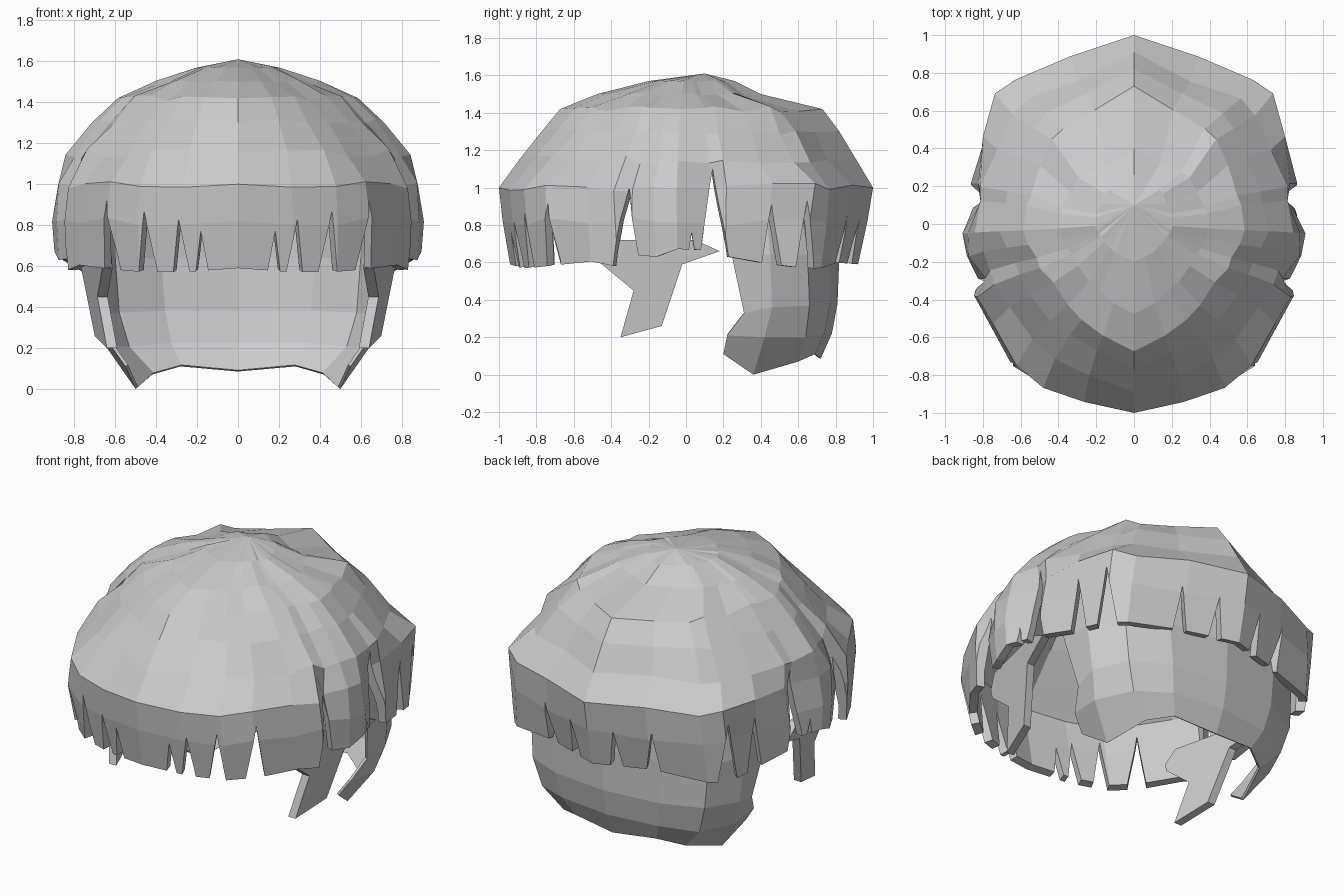
import bpy, bmesh, math, random
from mathutils import Vector

random.seed(4)
if "Cube" in bpy.data.objects:
    bpy.data.objects.remove(bpy.data.objects["Cube"], do_unlink=True)

GREY = (0.6, 0.6, 0.6, 1)
grey = bpy.data.materials.new("plain grey")
grey.use_nodes = True
grey.diffuse_color = GREY
grey.node_tree.nodes["Principled BSDF"].inputs["Base Color"].default_value = GREY


def make_object(name, bm):
    mesh = bpy.data.meshes.new(name)
    bm.to_mesh(mesh)
    bm.free()
    mesh.materials.append(grey)
    obj = bpy.data.objects.new(name, mesh)
    bpy.context.collection.objects.link(obj)
    return obj


def mirrored(points):
    """Add the -x half in reverse order, sharing points on the centre line."""
    return points + [Vector((-p.x, p.y, p.z)) for p in reversed(points) if p.x > 0]


def loft(name, rows, closed, apex=None):
    """Join rows of points, bottom to top, with quads."""
    bm = bmesh.new()
    rings = [[bm.verts.new(p) for p in row] for row in rows]
    count = len(rings[0])
    steps = range(count if closed else count - 1)
    for low, high in zip(rings, rings[1:]):
        for i in steps:
            j = (i + 1) % count
            bm.faces.new((low[i], low[j], high[j], high[i]))
    if apex:
        tip = bm.verts.new(apex)
        for i in steps:
            bm.faces.new((rings[-1][i], rings[-1][(i + 1) % count], tip))
    return make_object(name, bm)


def thicken(obj, amount):
    mod = obj.modifiers.new("thickness", 'SOLIDIFY')
    mod.thickness = amount
    mod.offset = -1


# Hair cap: one plan outline, scaled for each height
# x, y, extra width above the locks
outline = [(0, -.99, 0), (.27, -.94, 0), (.49, -.86, 0), (.64, -.75, 0),
           (.77, -.53, 0), (.84, -.38, .01), (.82, -.29, .05), (.89, -.17, .01),
           (.91, -.05, 0), (.83, .14, .07), (.86, .22, .03), (.81, .46, .02),
           (.75, .69, 0), (.65, .78, 0), (.34, .88, 0), (0, 1, 0)]
# height, side scale, front scale, back scale, corner rounding
levels = [(.59, 1, .95, .92, 0), (.82, 1, .99, .97, 0), (1, .98, 1.01, 1, 0),
          (1.15, .93, .9, .91, .18), (1.3, .79, .78, .82, .26),
          (1.42, .65, .68, .73, .32), (1.5, .44, .48, .4, .32), (1.57, .23, .2, .26, .3)]
rows = []
for level, (z, side, front, back, rounding) in enumerate(levels):
    row = []
    for x, y, extra in outline:
        if level > 2:
            x += extra
        trim = 1 - rounding * abs(x * y) * (1 if y < 0 else .7)
        p = Vector((x * side * trim, y * trim * (front if y < 0 else back), z))
        if x > 0:
            p += Vector((x, y, 0)).normalized() * random.uniform(-.02, .01) * side
            p.z += random.uniform(-.025, .025) * side
        if level == 0:
            p.z += .06 if abs(y) < .3 else -.04 if .6 < y < .75 else 0
        row.append(p)
    rows.append(mirrored(row))
cap = loft("hair_cap", rows, True, (0, .1, 1.61))
thicken(cap, .05)

# Notches between the locks: angle from the front, top height
notches = [(11, .77), (17.5, .83), (28, .87), (41, .92), (69, 1), (92, .76),
           (100, 1.1), (120, .91), (131, .93), (157, .85), (171, .83)]
bm = bmesh.new()
for angle, top in notches:
    for side in (-1, 1):
        a = math.radians(angle) * side
        out = Vector((math.sin(a), -math.cos(a), 0))
        across = Vector((-out.y, out.x, 0)) * (top - .45) * .16
        ends = []
        for radius in (.68, 1.25):
            c = out * radius
            low = Vector((0, 0, .45))
            ends.append([bm.verts.new(p) for p in
                         (c + low - across, c + low + across, c + Vector((0, 0, top)))])
        inner, outer = ends
        bm.faces.new(inner)
        bm.faces.new(outer[::-1])
        for i in range(3):
            j = (i + 1) % 3
            bm.faces.new((inner[j], inner[i], outer[i], outer[j]))
bmesh.ops.recalc_face_normals(bm, faces=bm.faces)
cutter = make_object("notch_cutter", bm)
cutter.hide_render = True
cut = cap.modifiers.new("locks", 'BOOLEAN')
cut.operation = 'DIFFERENCE'
cut.solver = 'EXACT'
cut.use_self = True
cut.object = cutter
bpy.context.view_layer.objects.active = cap
for mod in [m.name for m in cap.modifiers]:
    bpy.ops.object.modifier_apply(modifier=mod)
bpy.data.objects.remove(cutter, do_unlink=True)

# Nape: thin curved sheet below the back of the cap, from ear edge to centre
nape = [
    [(.55, .2, .11), (.5, .36, 0), (.42, .6, .07), (.28, .69, .11), (0, .72, .085)],
    [(.62, .22, .21), (.64, .42, .2), (.54, .64, .2), (.33, .74, .22), (0, .78, .22)],
    [(.67, .31, .33), (.69, .46, .36), (.59, .66, .37), (.36, .77, .38), (0, .81, .38)],
    [(.72, .24, .66), (.72, .45, .64), (.61, .65, .64), (.38, .77, .64), (0, .82, .64)],
    [(.7, .22, 1), (.69, .42, 1), (.6, .6, 1), (.36, .74, 1), (0, .83, 1)]]
thicken(loft("nape_hair", [mirrored([Vector(p) for p in row]) for row in nape], False), .015)

# Sideburns: tilted plates ending in a point
profile = [(-.46, .64), (-.45, .59), (-.28, .45), (-.35, .2), (-.13, .26),
           (-.02, .59), (.18, .66), (.05, .72), (-.4, .72)]
for label, side in (("left", 1), ("right", -1)):
    bm = bmesh.new()
    layers = []
    for inset in (0, .05):
        layers.append([bm.verts.new((side * (.7 + .24 * y + .12 * z - inset), y, z))
                       for y, z in profile])
    outer, inner = layers
    bm.faces.new(outer)
    bm.faces.new(inner[::-1])
    for i in range(len(profile)):
        j = (i + 1) % len(profile)
        bm.faces.new((outer[j], outer[i], inner[i], inner[j]))
    bmesh.ops.recalc_face_normals(bm, faces=bm.faces)
    make_object(label + "_sideburn", bm)
